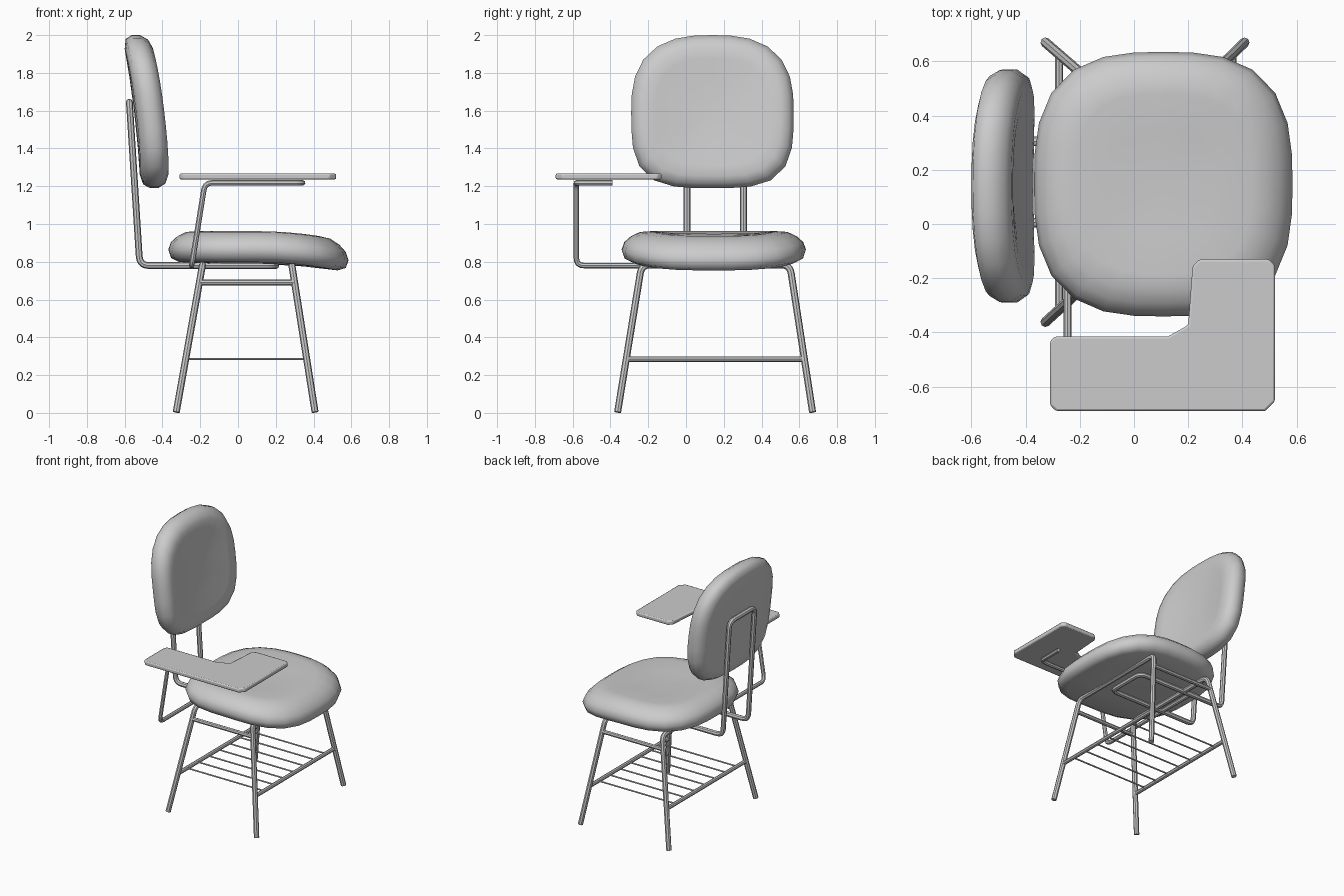
import bpy, bmesh, math
from mathutils import Vector

if "Cube" in bpy.data.objects:
    bpy.data.objects.remove(bpy.data.objects["Cube"])


def finish(ob, angle=40):
    bpy.ops.object.select_all(action='DESELECT')
    bpy.context.view_layer.objects.active = ob
    ob.select_set(True)
    if ob.type == 'CURVE':
        bpy.ops.object.convert(target='MESH')
    bpy.ops.object.shade_smooth_by_angle(angle=math.radians(angle))


def link(name, bm):
    bmesh.ops.recalc_face_normals(bm, faces=bm.faces)
    me = bpy.data.meshes.new(name)
    bm.to_mesh(me)
    bm.free()
    ob = bpy.data.objects.new(name, me)
    bpy.context.collection.objects.link(ob)
    return ob


def tube(name, pts, r, bend=0.05, closed=False):
    """Round tube along a path whose corners are filleted."""
    pts = [Vector(p) for p in pts]
    n, path = len(pts), []
    for i, p in enumerate(pts):
        if not closed and i in (0, n - 1):
            path.append(p)
            continue
        a = p + (pts[i - 1] - p).normalized() * bend
        b = p + (pts[(i + 1) % n] - p).normalized() * bend
        for k in range(6):
            t = k / 5
            path.append(a * (1 - t) ** 2 + p * 2 * t * (1 - t) + b * t * t)
    cu = bpy.data.curves.new(name, 'CURVE')
    cu.dimensions = '3D'
    cu.bevel_depth = r
    cu.bevel_resolution = 2
    cu.use_fill_caps = True
    sp = cu.splines.new('POLY')
    sp.points.add(len(path) - 1)
    for q, p in zip(sp.points, path):
        q.co = (*p, 1)
    sp.use_cyclic_u = closed
    ob = bpy.data.objects.new(name, cu)
    bpy.context.collection.objects.link(ob)
    finish(ob)


def pad(name, rings, power, place, n=28):
    """Cushion from squircle rings (scale, height), placed by a mapping."""
    bm = bmesh.new()
    loops = []
    for s, w in rings:
        if s == 0:
            loops.append([bm.verts.new(place(0, 0, w))])
            continue
        loop = []
        for i in range(n):
            c, d = math.cos(math.tau * i / n), math.sin(math.tau * i / n)
            p = power(d)
            k = s / (abs(c) ** p + abs(d) ** p) ** (1 / p)
            loop.append(bm.verts.new(place(c * k, d * k, w)))
        loops.append(loop)
    for a, b in zip(loops, loops[1:]):
        for i in range(n):
            j = (i + 1) % n
            q = [a[i % len(a)], a[j % len(a)], b[j % len(b)], b[i % len(b)]]
            bm.faces.new(list(dict.fromkeys(q)))
    finish(link(name, bm), 60)


# Seat cushion, slightly dished with a drooping front lip
def seat_at(u, v, w):
    x = 0.108 + 0.477 * u
    return x, 0.147 + 0.488 * v, w - 0.055 * (max(0, x - 0.1) / 0.48) ** 2


pad("seat", [(0, .948), (.4, .95), (.68, .962), (.8, .958), (.9, .935), (.97, .905),
             (1, .865), (.97, .82), (.88, .798), (.5, .79), (0, .79)],
    lambda d: 2.9, seat_at)


# Backrest cushion, leaning back with the sides curving forward
def back_at(u, v, w):
    z = 1.595 + 0.405 * v
    return (-0.475 - 0.12 * (z - 1.595) + w + 0.015 * (u * u - v * v),
            0.14 + 0.43 * u, z)


pad("backrest", [(0, .05), (.4, .053), (.7, .07), (.84, .074), (.94, .058), (1, .02),
                 (1, -.025), (.95, -.06), (.82, -.075), (.45, -.075), (0, -.075)],
    lambda d: 2.7 if d > 0 else 3.5, back_at)

# Looped frame carrying the backrest and running under the seat
tube("back_frame", [(-.575, .005, 1.645), (-.575, .305, 1.645), (-.52, .305, .78),
                    (.2, .305, .78), (.2, .005, .78), (-.52, .005, .78)],
     .018, .05, True)

# Leg hoops and book rack crossbars
for name, xf, xt in (("front", .408, .285), ("rear", -.327, -.188)):
    tube(name + "_legs", [(xf, -.362, .004), (xt, -.235, .783),
                          (xt, .55, .783), (xf, .67, .004)], .0185, .045)
    xb = xf + (xt - xf) * .285 / .783
    tube(name + "_rack_bar", [(xb, -.315, .285), (xb, .626, .285)], .0145)

# Upper side rails
for name, y in (("right", -.252), ("left", .566)):
    tube(name + "_side_rail", [(-.205, y, .69), (.3, y, .69)], .015)

# Book rack wires
for i in range(7):
    y = -.21 + i * .122
    tube(f"rack_wire_{i + 1}", [(-.276, y, .285), (.363, y, .285)], .0055)

# Bent arm holding the writing tablet
tube("tablet_arm", [(-.245, .3, .78), (-.245, -.58, .78), (-.175, -.58, 1.218),
                    (.342, -.58, 1.218), (.342, -.39, 1.218)], .0145, .04)

# L-shaped writing tablet with clipped corners
outline = [(-.31, -.69, .022), (.52, -.69, .035), (.52, -.13, .022), (.218, -.13, .025),
           (.2, -.373, 0), (.125, -.415, 0), (-.31, -.415, .018)]
bm = bmesh.new()
verts = []
for i, (x, y, c) in enumerate(outline):
    p = Vector((x, y, 1.236))
    ends = (outline[i - 1], outline[(i + 1) % len(outline)]) if c else (outline[i],)
    for ex, ey, _ in ends:
        verts.append(bm.verts.new(p + (Vector((ex, ey, 1.236)) - p).normalized() * c))
face = bm.faces.new(verts)
top = bmesh.ops.extrude_face_region(bm, geom=[face])['geom']
bmesh.ops.translate(bm, vec=(0, 0, .031),
                    verts=[g for g in top if isinstance(g, bmesh.types.BMVert)])
tablet = link("writing_tablet", bm)
mod = tablet.modifiers.new("soft_edge", 'BEVEL')
mod.width = .008
mod.segments = 2
finish(tablet, 30)
